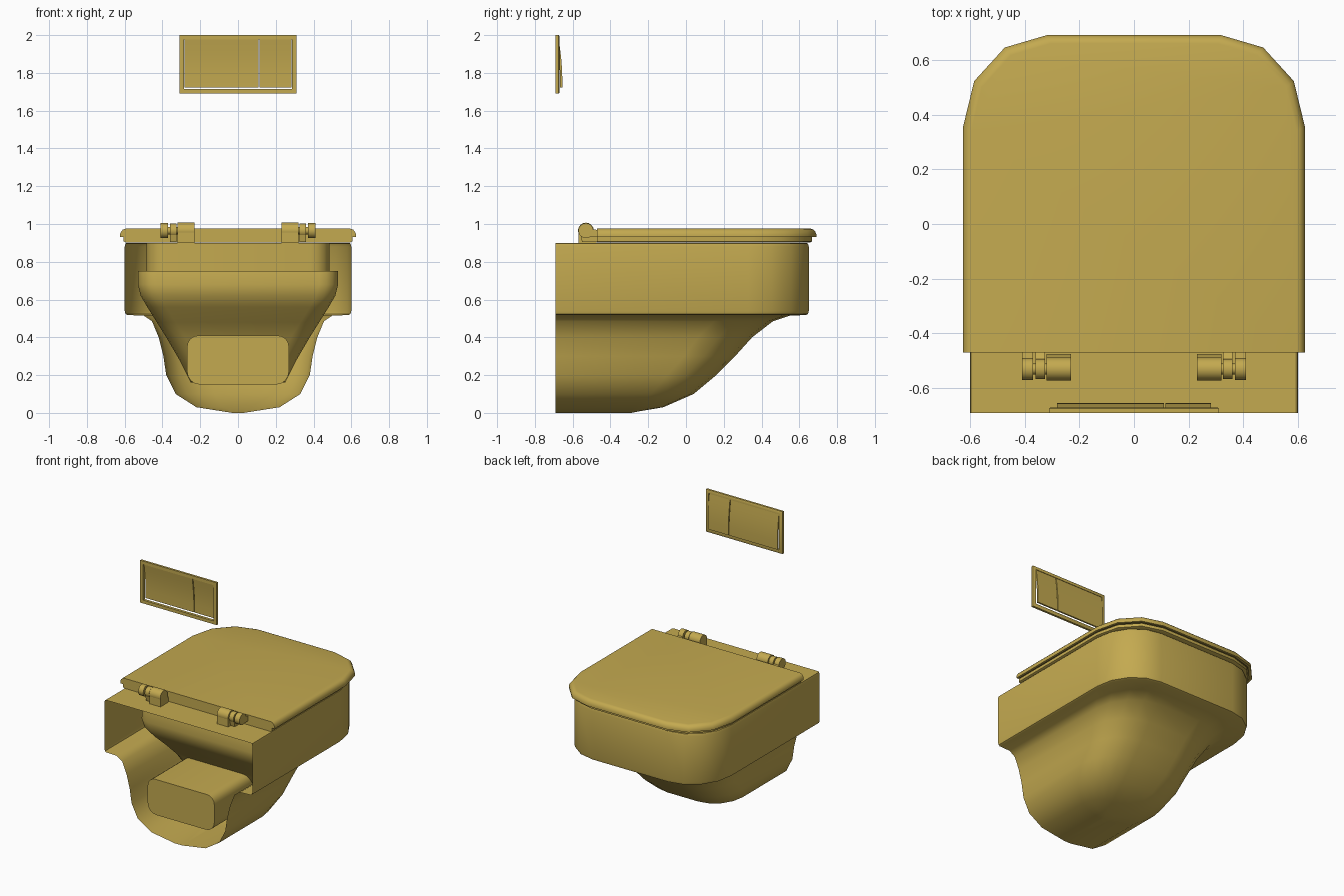
import bpy, bmesh
from math import sin, cos, pi, radians

if "Cube" in bpy.data.objects:
    bpy.data.objects.remove(bpy.data.objects["Cube"])

MAT = bpy.data.materials.new("gold_finish")
MAT.diffuse_color = (0.55, 0.40, 0.08, 1)
MAT.use_nodes = True
MAT.node_tree.nodes["Principled BSDF"].inputs["Base Color"].default_value = MAT.diffuse_color


def finish(name, bm, angle=35):
    bmesh.ops.remove_doubles(bm, verts=bm.verts, dist=1e-4)
    bmesh.ops.recalc_face_normals(bm, faces=bm.faces)
    me = bpy.data.meshes.new(name)
    bm.to_mesh(me)
    bm.free()
    ob = bpy.data.objects.new(name, me)
    me.materials.append(MAT)
    bpy.context.collection.objects.link(ob)
    bpy.ops.object.select_all(action='DESELECT')
    ob.select_set(True)
    bpy.context.view_layer.objects.active = ob
    bpy.ops.object.shade_smooth_by_angle(angle=radians(angle))
    return ob


def plan(w, y0, y1, z, front, back=0, n=4):
    """Rounded outline at height z; front = (rx, ry) corner radii."""
    rx, ry = front
    right = []
    for i in range(n + 1):
        a = pi / 2 * i / n
        right.append((w - back + back * sin(a), y0 + back - back * cos(a), z))
    for i in range(n + 1):
        a = pi / 2 * i / n
        right.append((w - rx + rx * cos(a), y1 - ry + ry * sin(a), z))
    return right + [(-x, y, zz) for x, y, zz in reversed(right)]


def loft(name, loops, closed=True, cap_start=False, cap_end=False, angle=35):
    bm = bmesh.new()
    rings = [[bm.verts.new(p) for p in loop] for loop in loops]
    n = len(rings[0])
    for a, b in zip(rings, rings[1:]):
        for i in range(n if closed else n - 1):
            j = (i + 1) % n
            bm.faces.new((a[i], a[j], b[j], b[i]))
    if cap_start:
        bm.faces.new(rings[0])
    if cap_end:
        bm.faces.new(rings[-1])
    return finish(name, bm, angle)


def prism(name, outline, x0, x1, angle=35):
    """Extrude a (y, z) outline along x."""
    return loft(name, [[(x, y, z) for y, z in outline] for x in (x0, x1)],
                cap_start=True, cap_end=True, angle=angle)


# Outer bowl shell, open towards the wall: (z, half width, front y)
WALL = -0.69
levels = [(0.90, 0.588, 0.638), (0.896, 0.596, 0.646), (0.88, 0.60, 0.65),
          (0.54, 0.60, 0.65), (0.524, 0.596, 0.646), (0.518, 0.585, 0.635),
          (0.515, 0.50, 0.55), (0.485, 0.455, 0.46), (0.40, 0.42, 0.35),
          (0.30, 0.395, 0.26), (0.20, 0.38, 0.16), (0.10, 0.33, 0.04),
          (0.03, 0.22, -0.12), (0.008, 0.08, -0.25), (0.0, 0.03, -0.29)]
shell = []
for z, w, f in levels:
    r = 0.29 if z > 0.516 else w * 0.62
    shell.append(plan(w, WALL, f, z, (r, r * 1.1)))
loft("bowl_shell", shell, closed=False, cap_end=True)

# Rim deck and inner basin: (z, half width, back y, front y)
basin = [shell[0]]
for z, w, b, f in [(0.90, 0.485, -0.40, 0.53), (0.75, 0.485, -0.40, 0.53),
                   (0.75, 0.53, -0.42, 0.56), (0.68, 0.53, -0.43, 0.55),
                   (0.62, 0.515, -0.42, 0.50), (0.56, 0.48, -0.38, 0.44),
                   (0.48, 0.43, -0.31, 0.36), (0.40, 0.38, -0.25, 0.28),
                   (0.28, 0.31, -0.20, 0.17), (0.16, 0.25, -0.12, 0.05)]:
    basin.append(plan(w, b, f, z, (w * 0.55, w * 0.55), 0.1))
loft("basin", basin, cap_end=True)

# Waste outlet block behind the basin
outlet = []
for y in (-0.66, 0.0):
    loop = plan(0.27, 0.15, 0.41, y, (0.06, 0.06), 0.07)
    outlet.append([(x, yy, z) for x, z, yy in loop])
loft("waste_outlet", outlet, cap_start=True, cap_end=True)

# Seat ring
HINGE_LINE = -0.47
seat = [plan(0.605 - d, HINGE_LINE, 0.668 - d, z, (0.30, 0.33), n=3)
        for d, z in ((0.012, 0.902), (0, 0.908), (0, 0.93), (0.012, 0.937))]
seat += [plan(0.40, -0.33, 0.46, z, (0.25, 0.28), 0.15, n=3) for z in (0.937, 0.902)]
loft("seat", seat + [seat[0]])

# Lid with an overhanging rounded lip
lid = [plan(0.625 - d, HINGE_LINE, 0.69 - d, z, (0.305 - d / 2, 0.335 - d / 2), n=3)
       for d, z in ((0.03, 0.942), (0.016, 0.93), (0, 0.93), (0, 0.945),
                    (0.006, 0.96), (0.016, 0.971), (0.03, 0.975))]
loft("lid", lid, cap_start=True, cap_end=True)


# Hinges: round barrels with feet or tabs
def barrel(r, y=-0.53, z=0.965, n=16):
    return [(y + r * cos(2 * pi * i / n), z + r * sin(2 * pi * i / n)) for i in range(n)]


for side, s in (("left", -1), ("right", 1)):
    for part, a, b, r in (("mount", 0.23, 0.32, 0.042), ("knuckle", 0.325, 0.36, 0.037),
                          ("end", 0.37, 0.41, 0.040)):
        prism(f"{side}_hinge_{part}", barrel(r), s * a, s * b)
    prism(f"{side}_hinge_pin", barrel(0.02), s * 0.31, s * 0.38)
    prism(f"{side}_hinge_foot", [(-0.57, 0.90), (-0.475, 0.90), (-0.475, 0.925),
                                 (-0.49, 0.96), (-0.57, 0.96)], s * 0.23, s * 0.32)
    prism(f"{side}_seat_tab", [(-0.55, 0.905), (-0.46, 0.905), (-0.46, 0.935),
                               (-0.51, 0.96), (-0.56, 0.95)], s * 0.325, s * 0.36)
    prism(f"{side}_lid_tab", [(-0.54, 0.93), (-0.46, 0.93), (-0.46, 0.968),
                              (-0.53, 0.975)], s * 0.37, s * 0.41)


# Flush plate frame, open at the back
def rect(inset, y):
    x, z0, z1 = 0.31 - inset, 1.69 + inset, 2.0 - inset
    return [(-x, y, z0), (x, y, z0), (x, y, z1), (-x, y, z1)]


loft("flush_plate_frame", [rect(0, -0.69), rect(0, -0.674), rect(0.006, -0.67),
                           rect(0.024, -0.67), rect(0.024, -0.69), rect(0, -0.69)])

# Curved flush buttons
face = [(-0.674, 1.978), (-0.667, 1.93), (-0.661, 1.88), (-0.657, 1.83),
        (-0.655, 1.78), (-0.655, 1.722)]
back = [(y - 0.012, z) for y, z in reversed(face)]
prism("large_flush_button", face + back, -0.282, 0.109)
prism("small_flush_button", face + back, 0.115, 0.282)
